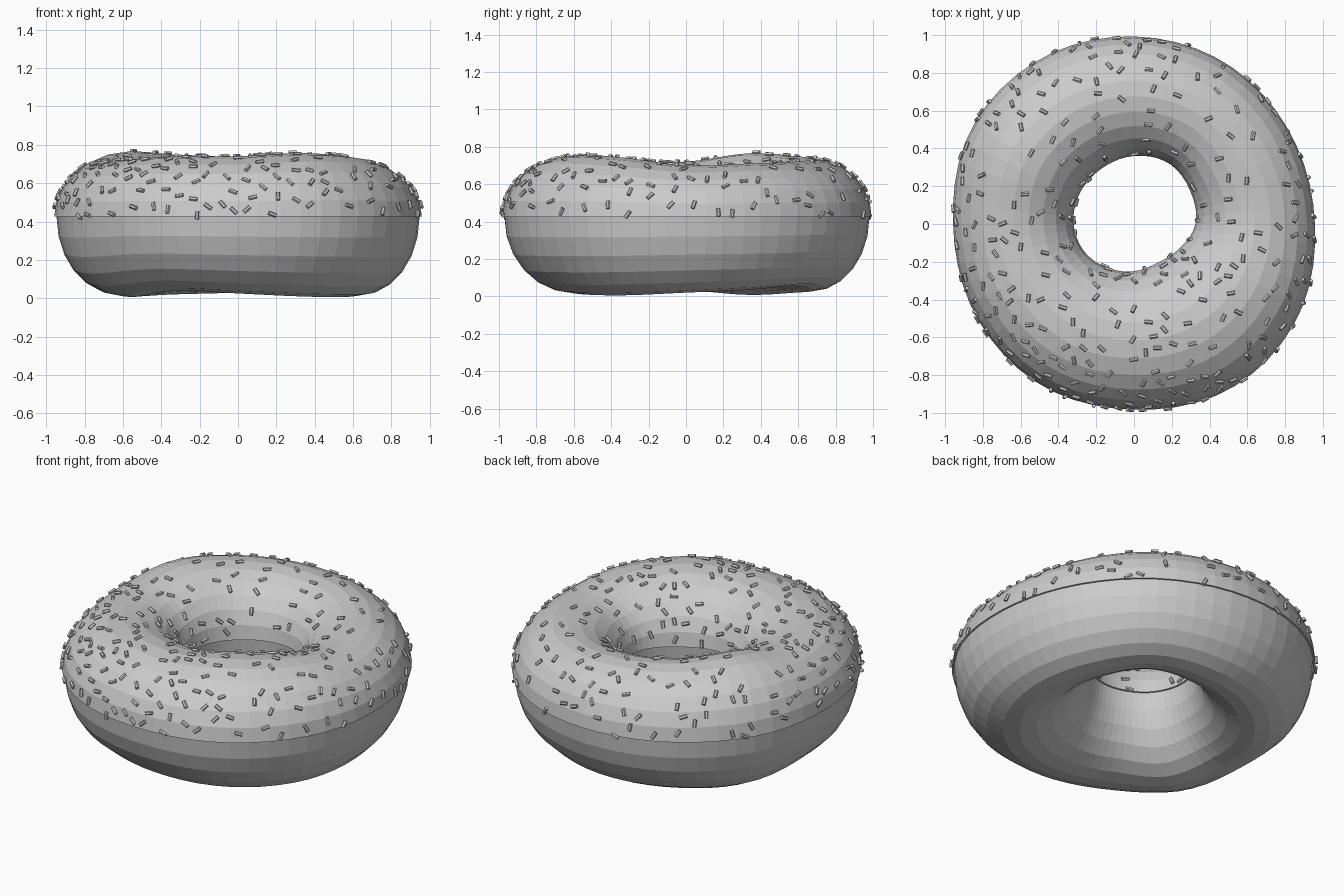
import bpy
import math
import random
from mathutils import Vector, Matrix

if "Cube" in bpy.data.objects:
    bpy.data.objects.remove(bpy.data.objects["Cube"])

random.seed(7)
TAU = 2 * math.pi
MID = 0.425           # height of the icing edge
ICING = 0.012         # icing thickness
NA, NT = 56, 24       # segments around the ring / around the section

# Uneven hand-shaped ring: values every 30 degrees, starting at +x
OUTER = [.958, .957, .98, .993, 1.005, .997, .958, .968, .985, .983, 1.01, .998]
INNER = [.325, .345, .37, .36, .34, .33, .32, .30, .27, .25, .24, .27]
TOP = [.70, .71, .72, .735, .75, .765, .72, .725, .74, .74, .757, .74]
BOTTOM = [.02, .035, .055, .03, .02, .008, .03, .006, .04, .025, .01, .006]


def smooth_value(table, a):
    """Periodic Catmull-Rom interpolation of a table by angle."""
    n = len(table)
    f = (a % TAU) / TAU * n
    i = int(f)
    u = f - i
    p0, p1, p2, p3 = (table[(i + k) % n] for k in (-1, 0, 1, 2))
    return p1 + 0.5 * u * (p2 - p0 + u * (2*p0 - 5*p1 + 4*p2 - p3 + u * (3*(p1 - p2) + p3 - p0)))


def surface(a, t, inset=0.0):
    """Point at ring angle a and section angle t."""
    ro, ri = smooth_value(OUTER, a) - inset, smooth_value(INNER, a) + inset
    s = math.sin(t)
    if s >= 0:
        z = MID + (smooth_value(TOP, a) - inset - MID) * s
    else:
        z = MID + (MID - smooth_value(BOTTOM, a)) * s
    r = (ro + ri) / 2 + (ro - ri) / 2 * math.cos(t)
    return Vector((r * math.cos(a), r * math.sin(a), z))


def make_object(name, verts, faces):
    mesh = bpy.data.meshes.new(name)
    mesh.from_pydata(verts, [], faces)
    mesh.update()
    ob = bpy.data.objects.new(name, mesh)
    bpy.context.collection.objects.link(ob)
    return ob


def ring(name, section):
    """Closed ring from a section of (t, inset) pairs."""
    n = len(section)
    verts = [surface(TAU * i / NA, t, o) for i in range(NA) for t, o in section]
    faces = []
    for i in range(NA):
        b, c = i * n, (i + 1) % NA * n
        for j in range(n):
            k = (j + 1) % n
            faces.append((b + j, c + j, c + k, b + k))
    return make_object(name, verts, faces)


# Dough
ring("dough", [(TAU * j / NT, ICING) for j in range(NT)])

# Icing: thin shell over the upper half, with a flat rim
half = [math.pi * j / (NT // 2) for j in range(NT // 2 + 1)]
ring("icing", [(t, 0.0) for t in half] + [(t, ICING - 0.001) for t in reversed(half)])

# Sprinkles: little rods scattered over the icing with a minimum spacing
SIDES, RADIUS, LENGTH = 6, 0.0105, 0.042
verts, faces, placed = [], [], []
for _ in range(9000):
    if len(placed) >= 300:
        break
    a, t = random.uniform(0, TAU), random.uniform(0.0, math.pi)
    p = surface(a, t)
    density = 0.65 - 0.3 * math.sin(a + 0.3)
    if random.random() > math.hypot(p.x, p.y) * density:
        continue
    if any((p - q).length < 0.062 for q in placed):
        continue
    placed.append(p)
    da = (surface(a + 0.01, t) - surface(a - 0.01, t)).normalized()
    tt = min(max(t, 0.02), math.pi - 0.02)
    dt = (surface(a, tt + 0.01) - surface(a, tt - 0.01)).normalized()
    normal = da.cross(dt).normalized()
    spin = random.uniform(0, TAU)
    axis = (da * math.cos(spin) + normal.cross(da) * math.sin(spin)).normalized()
    side = normal.cross(axis)
    rot = Matrix((axis, side, normal)).transposed()
    base = len(verts)
    for x in (-LENGTH / 2, LENGTH / 2):
        for k in range(SIDES):
            w = TAU * k / SIDES
            verts.append(p + normal * 0.004 + rot @ Vector((x, RADIUS * math.cos(w), RADIUS * math.sin(w))))
    for k in range(SIDES):
        m = (k + 1) % SIDES
        faces.append((base + k, base + m, base + SIDES + m, base + SIDES + k)[::-1])
    faces.append(tuple(base + k for k in reversed(range(SIDES))))
    faces.append(tuple(base + SIDES + k for k in range(SIDES)))
make_object("sprinkles", verts, faces)

# Make all face directions point outward
import bmesh
for ob in bpy.context.collection.objects:
    bm = bmesh.new()
    bm.from_mesh(ob.data)
    bmesh.ops.recalc_face_normals(bm, faces=bm.faces)
    bm.to_mesh(ob.data)
    bm.free()
